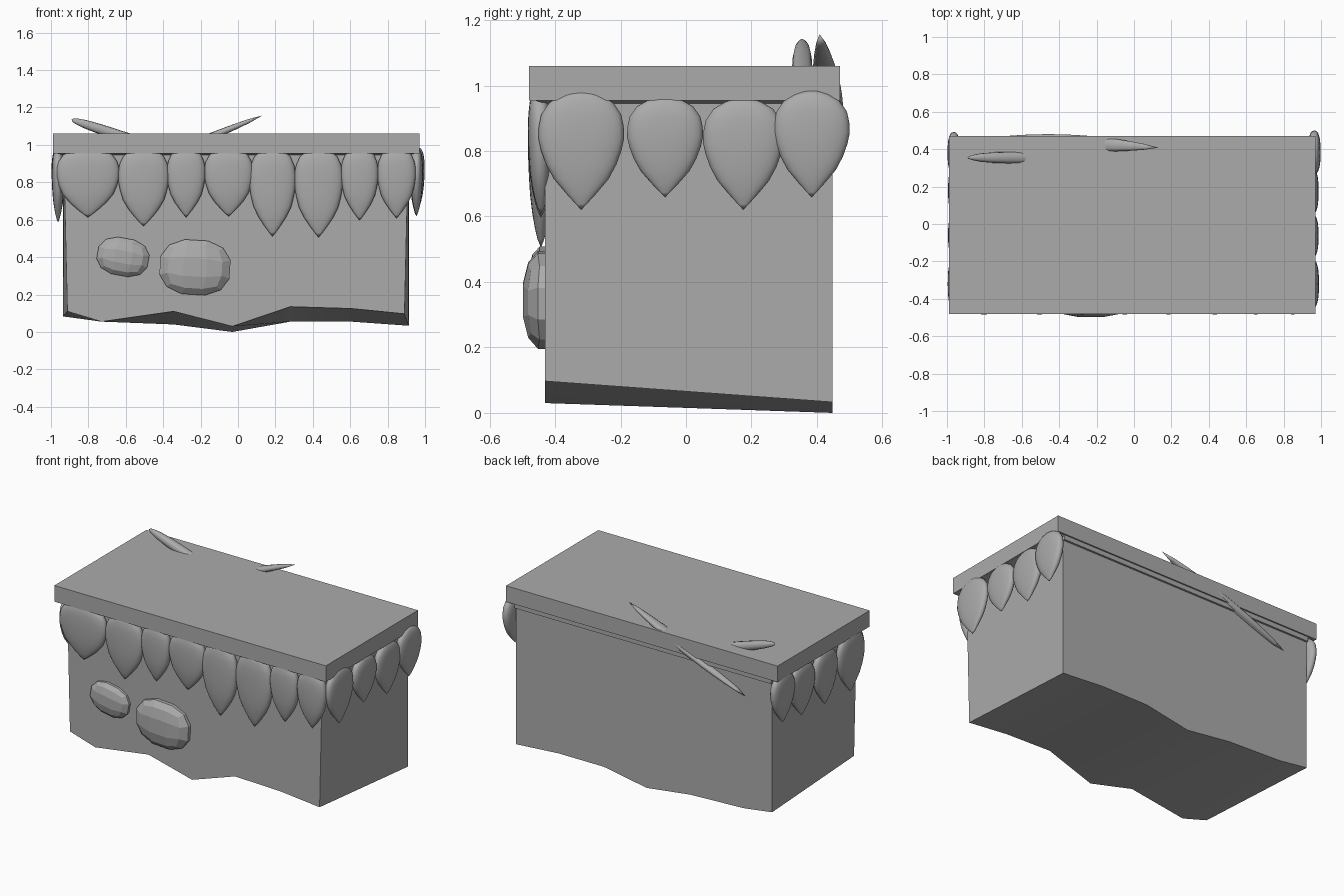
import bpy, bmesh, math
from mathutils import Matrix, Vector

if "Cube" in bpy.data.objects:
    bpy.data.objects.remove(bpy.data.objects["Cube"], do_unlink=True)

GREY = (0.41, 0.41, 0.41, 1)
grey = bpy.data.materials.new("mid_grey")
grey.use_nodes = True
grey.diffuse_color = GREY
grey.node_tree.nodes["Principled BSDF"].inputs["Base Color"].default_value = GREY


def finish(bm, name, smooth=False):
    bmesh.ops.recalc_face_normals(bm, faces=bm.faces)
    for f in bm.faces:
        f.smooth = smooth
    mesh = bpy.data.meshes.new(name)
    bm.to_mesh(mesh)
    bm.free()
    mesh.materials.append(grey)
    if smooth:
        mesh.set_sharp_from_angle(angle=math.radians(50))
    obj = bpy.data.objects.new(name, mesh)
    bpy.context.collection.objects.link(obj)


def box(name, low, high):
    low, high = Vector(low), Vector(high)
    bm = bmesh.new()
    bmesh.ops.create_cube(bm, size=1, matrix=Matrix.Translation((low + high) / 2) @ Matrix.Diagonal((*(high - low), 1)))
    finish(bm, name)


def flatten(k):
    """Pushes a circle coordinate outward for a flatter-faced section."""
    return math.copysign(abs(k) ** .8, k)


def spindle(name, top, tip, across, half_width, half_depth, profile, sides=24):
    """Pointed solid swept from top to tip with a flattened oval section."""
    top, tip = Vector(top), Vector(tip)
    axis = (tip - top).normalized()
    u = Vector(across)
    u = (u - axis * u.dot(axis)).normalized()
    v = axis.cross(u)
    bm = bmesh.new()
    rings = []
    for t, r in profile:
        c = top.lerp(tip, t)
        rings.append([bm.verts.new(c + u * (half_width * r * flatten(math.cos(a)))
                                   + v * (half_depth * r ** .7 * flatten(math.sin(a))))
                      for a in (math.tau * i / sides for i in range(sides))])
    for a, b in zip(rings, rings[1:]):
        for i in range(sides):
            j = (i + 1) % sides
            bm.faces.new((a[i], a[j], b[j], b[i]))
    first, last = bm.verts.new(top), bm.verts.new(tip)
    for i in range(sides):
        j = (i + 1) % sides
        bm.faces.new((first, rings[0][j], rings[0][i]))
        bm.faces.new((last, rings[-1][i], rings[-1][j]))
    finish(bm, name, smooth=True)


ROUND_LEAF = [(.01, .22), (.04, .46), (.1, .74), (.2, .93), (.3, .99), (.4, 1), (.5, .94),
              (.62, .82), (.74, .64), (.86, .36), (.95, .13)]
LONG_LEAF = [(.01, .25), (.04, .5), (.1, .78), (.2, .94), (.3, 1), (.42, 1), (.54, .93),
             (.66, .82), (.78, .6), (.88, .35), (.95, .15)]
BLADE = [(t / 12, math.sin(math.pi * t / 12) ** .75) for t in range(1, 12)]

# Lid slab and the rail under its back edge
box("lid", (-.99, -.48, .955), (.97, .47, 1.06))
box("back_rail", (-.935, .42, .925), (.915, .461, .957))

# Shallow flare between body and lid
bm = bmesh.new()
loops = [[bm.verts.new((x, y, z)) for x, y in ((x0, y0), (x1, y0), (x1, y1), (x0, y1))]
         for x0, x1, y0, y1, z in ((-.93, .91, -.43, .448, .945), (-.98, .96, -.47, .46, .957))]
for i in range(4):
    j = (i + 1) % 4
    bm.faces.new((loops[0][i], loops[0][j], loops[1][j], loops[1][i]))
for loop in loops:
    bm.faces.new(loop)
finish(bm, "lid_flare")

# Body with a ragged underside: x, front height, back height
UNDERSIDE = [(-.912, .11, .083), (-.73, .055, .055), (-.345, .11, .04), (-.03, .03, .0),
             (.28, .135, .055), (.607, .125, .055), (.89, .097, .033)]
bm = bmesh.new()
columns = []
for i, (x, zf, zb) in enumerate(UNDERSIDE):
    end = -1 if i == 0 else (1 if i == len(UNDERSIDE) - 1 else 0)
    columns.append([bm.verts.new(p) for p in (
        (x + end * .02, -.43, .955), (x, -.43, zf), (x + end * .023, .448, zb), (x + end * .023, .448, .955))])
for a, b in zip(columns, columns[1:]):
    for i in range(4):
        j = (i + 1) % 4
        bm.faces.new((a[i], a[j], b[j], b[i]))
bm.faces.new(columns[0])
bm.faces.new(columns[-1])
finish(bm, "body", smooth=True)

# Front row of leaves: left edge, right edge, tip height
FRONT = [(-.97, -.635, .612), (-.64, -.37, .564), (-.38, -.175, .612), (-.18, .08, .617),
         (.06, .308, .51), (.302, .56, .505), (.55, .75, .596), (.745, .95, .607)]
for n, (x0, x1, z) in enumerate(FRONT):
    c = (x0 + x1) / 2
    spindle(f"front_leaf_{n + 1}", (c, -.447, .985), (c, -.443, z), (1, 0, 0), (x1 - x0) / 2, .037, LONG_LEAF)

# Side rows of leaves: distance out, centre, half width, top height, tip height
LEFT = [(.955, -.32, .131, .985, .62), (.953, -.064, .116, .967, .658),
        (.953, .175, .123, .963, .62), (.964, .384, .116, .985, .658)]
RIGHT = [(.962, -.32, .135, .98, .585), (.96, -.06, .118, .965, .6),
         (.96, .18, .125, .963, .62), (.963, .38, .112, .98, .65)]
for side, name, row in ((1, "left", LEFT), (-1, "right", RIGHT)):
    for n, (x, y, w, top, z) in enumerate(row):
        spindle(f"{name}_leaf_{n + 1}", (side * x, y, top), (side * x, y, z), (0, 1, 0), w, .034, ROUND_LEAF)

# Blades poking through the lid, the long one also breaking out of the back
spindle("long_blade", (.13, .408, 1.157), (-.75, .46, .795), (0, 1, 0), .042, .022, BLADE, 12)
spindle("short_blade", (-.89, .355, 1.135), (-.15, .355, .89), (0, 1, 0), .031, .028, ROUND_LEAF, 12)


# Faceted stones set in the front
def stone(name, centre, half, tilt):
    bm = bmesh.new()
    bmesh.ops.create_cube(bm, size=2)
    bmesh.ops.subdivide_edges(bm, edges=bm.edges[:], cuts=2, use_grid_fill=True)
    for v in bm.verts:
        v.co = v.co / sum(abs(k) ** 2.2 for k in v.co) ** (1 / 2.2)
    bm.transform(Matrix.Translation(centre) @ Matrix.Rotation(tilt, 4, 'Y') @ Matrix.Diagonal((*half, 1)))
    finish(bm, name)


stone("small_stone", (-.615, -.43, .401), (.148, .055, .108), .18)
stone("large_stone", (-.23, -.43, .345), (.202, .073, .157), .06)
